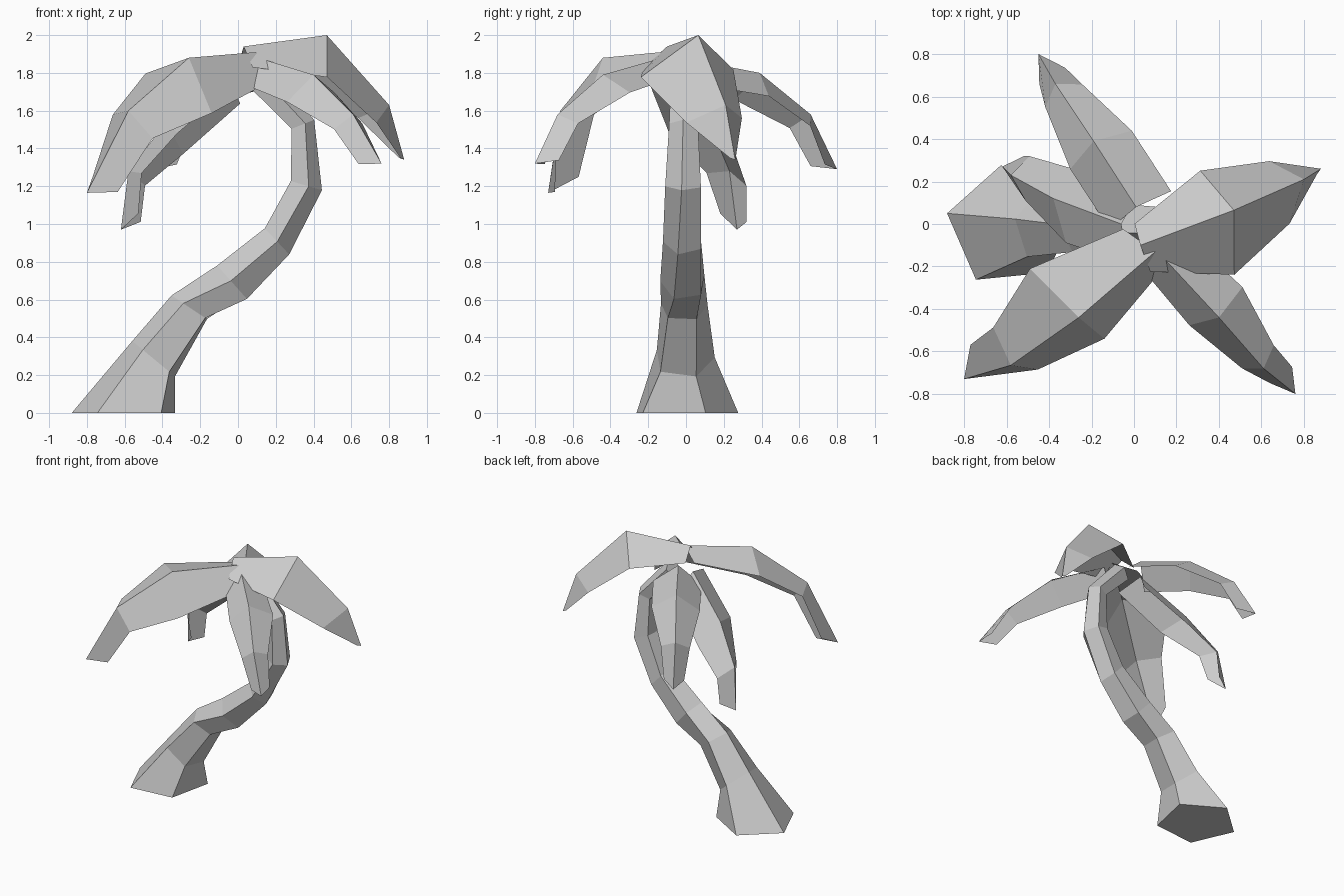
import bpy, bmesh, math
from mathutils import Vector

if "Cube" in bpy.data.objects:
    bpy.data.objects.remove(bpy.data.objects["Cube"])


def loft(name, rings, closed):
    """Flat-shaded skin through equal-sized rows of points."""
    bm = bmesh.new()
    loops = [[bm.verts.new(p) for p in ring] for ring in rings]
    n = len(loops[0])
    for a, b in zip(loops, loops[1:]):
        for i in range(n if closed else n - 1):
            j = (i + 1) % n
            bm.faces.new((a[i], a[j], b[j], b[i]))
    if closed:
        bm.faces.new(loops[0])
        bm.faces.new(loops[-1])
        bmesh.ops.recalc_face_normals(bm, faces=bm.faces[:])
    mesh = bpy.data.meshes.new(name)
    bm.to_mesh(mesh)
    bm.free()
    obj = bpy.data.objects.new(name, mesh)
    bpy.context.collection.objects.link(obj)
    return obj


# Trunk: five-sided rings given by left (x, z), right (x, z), depth radius, twist
trunk_path = [
    (-0.88, 0.00, -0.325, 0.00, 0.29, 0),
    (-0.56, 0.38, -0.33, 0.19, 0.165, 0),
    (-0.35, 0.62, -0.155, 0.49, 0.13, 8),
    (-0.11, 0.78, 0.05, 0.60, 0.125, 24),
    (0.14, 0.98, 0.27, 0.84, 0.11, 32),
    (0.27, 1.23, 0.44, 1.18, 0.10, 42),
    (0.275, 1.50, 0.40, 1.55, 0.08, 46),
    (0.07, 1.70, 0.16, 1.82, 0.07, 46),
]
trunk_rings = []
for xl, zl, xr, zr, depth, twist in trunk_path:
    ring = []
    for k in range(5):
        a = math.radians(23.6 + twist + 72 * k)
        f = 0.508 + math.cos(a) * 0.52
        ring.append((xl + (xr - xl) * f, depth * math.sin(a) - 0.012, zl + (zr - zl) * f))
    trunk_rings.append(ring)
loft("trunk", trunk_rings, True)


# Fronds: thin leaves folded along a ridge; side is the widest cross vector
def frond(name, ridge, side, root, tip, shift=(0, 0, 0)):
    pts = [Vector(p) for p in ridge]
    side = Vector(side)
    widths = (root, 1.0, 0.6, tip)
    drops = (0.43 * root, 0.42, 0.28, 0.67 * tip)
    rings = []
    for i, p in enumerate(pts):
        t = (pts[min(i + 1, 3)] - pts[max(i - 1, 0)]).normalized()
        down = t.cross(side).normalized()
        if i == 3:
            down -= 0.8 * t          # tip is cut back underneath
        mid = p + down * drops[i] * side.length + Vector(shift) * widths[i]
        half = side * widths[i] / 2
        rings.append((mid - half, p, mid + half))
    loft(name, rings, False)


frond("frond_front_left",
      [(0.10, -0.13, 1.91), (-0.26, -0.44, 1.88), (-0.58, -0.665, 1.60), (-0.80, -0.73, 1.165)],
      (-0.35, 0.33, 0.21), 0.55, 0.38, (-0.05, -0.05, 0))
frond("frond_front_right",
      [(0.14, -0.16, 1.87), (0.40, -0.44, 1.79), (0.61, -0.68, 1.58), (0.76, -0.80, 1.32)],
      (-0.25, -0.18, -0.05), 0.85, 0.42)
frond("frond_right",
      [(0.03, -0.10, 1.94), (0.47, 0.065, 2.0), (0.80, 0.21, 1.63), (0.88, 0.26, 1.34)],
      (0.16, -0.49, -0.04), 0.46, 0.06, (0, -0.05, 0))
frond("frond_back",
      [(0.01, 0.08, 1.86), (-0.19, 0.39, 1.80), (-0.37, 0.66, 1.58), (-0.45, 0.80, 1.29)],
      (0.29, 0.18, 0.02), 1.0, 0.42)
frond("frond_left",
      [(-0.06, 0.0, 1.80), (-0.38, 0.12, 1.54), (-0.58, 0.23, 1.28), (-0.62, 0.27, 0.97)],
      (0.03, 0.35, -0.11), 0.9, 0.40, (-0.02, 0.01, 0))
